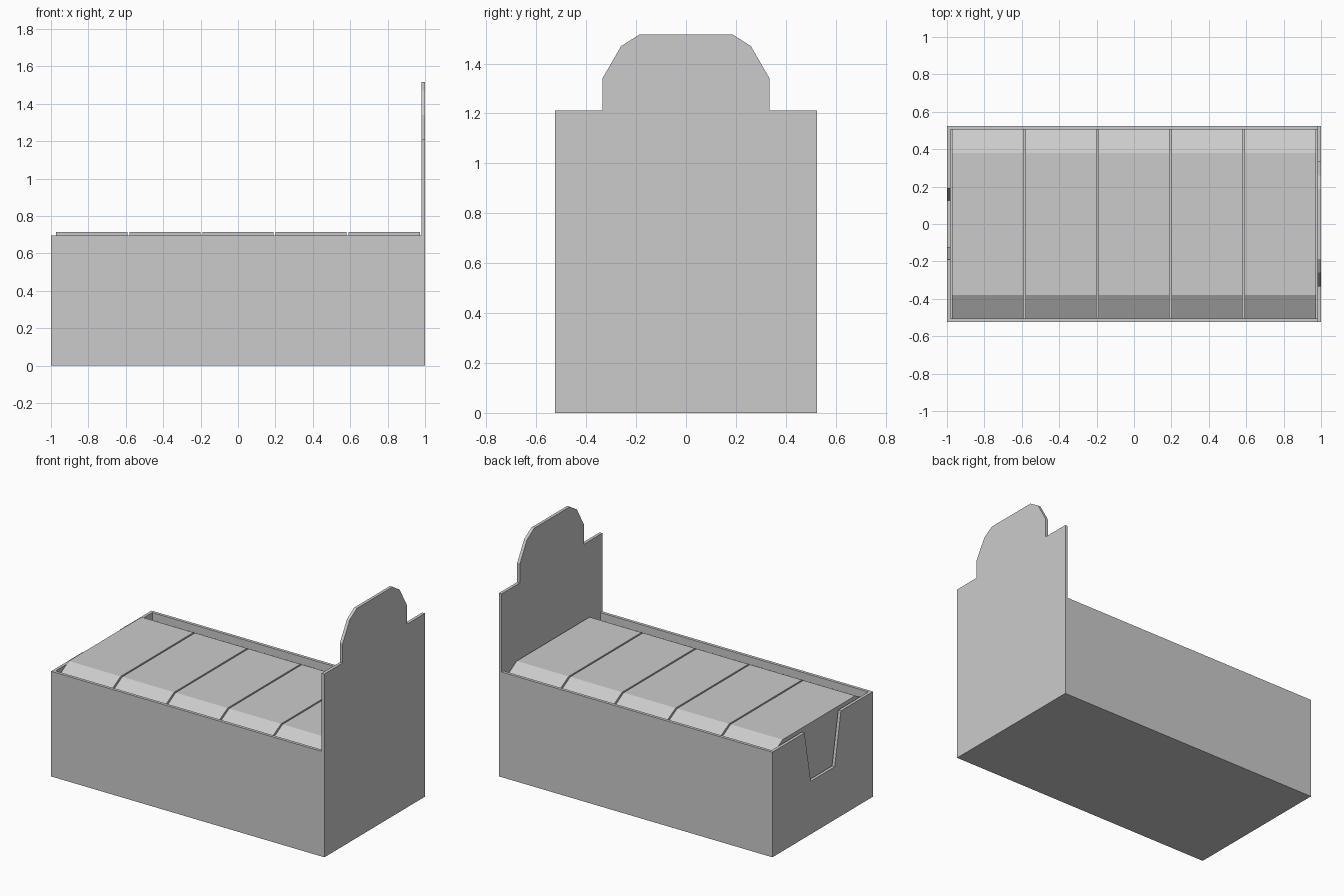
import bpy, bmesh

if "Cube" in bpy.data.objects:
    bpy.data.objects.remove(bpy.data.objects["Cube"])

W, D, H, T = 1.0, 0.525, 0.695, 0.02   # half length, half depth, wall height, card thickness


def prism(name, profile, x0, x1):
    """Extrude a closed (y, z) profile along x."""
    bm = bmesh.new()
    face = bm.faces.new([bm.verts.new((x0, y, z)) for y, z in profile])
    new = bmesh.ops.extrude_face_region(bm, geom=[face])["geom"]
    verts = [v for v in new if isinstance(v, bmesh.types.BMVert)]
    bmesh.ops.translate(bm, verts=verts, vec=(x1 - x0, 0, 0))
    bmesh.ops.recalc_face_normals(bm, faces=bm.faces)
    mesh = bpy.data.meshes.new(name)
    bm.to_mesh(mesh)
    bm.free()
    obj = bpy.data.objects.new(name, mesh)
    bpy.context.collection.objects.link(obj)
    return obj


def mirrored(half):
    """Complete a right-hand half profile across y = 0."""
    return half + [(-y, z) for y, z in reversed(half)]


# Tray: floor and both long walls as one U-shaped section
prism("tray", mirrored([(D, 0), (D, H), (D - T, H), (D - T, T)]), -W + T, W - T)

# Tall display panel with stepped, faceted crown
prism("header_panel", mirrored([(D, 0), (D, 1.212), (0.335, 1.212), (0.335, 1.34),
                                (0.26, 1.47), (0.187, 1.516)]), W - T, W)

# Low end panel with tapered dispensing notch
prism("notched_panel", mirrored([(D, 0), (D, H), (0.19, H), (0.125, 0.35)]), -W, -W + T)

# Packs: five rows, five layers, hexagonal cross-section
layers, rows, pitch, half_len = 5, 5, 0.391, 0.19
top = 0.715
step = (top - T) / layers
for r in range(rows):
    cx = (r - (rows - 1) / 2) * pitch
    for k in range(layers):
        z = T + k * step
        section = mirrored([(0.38, z), (0.504, z + step / 2), (0.38, z + step)])
        prism(f"pack_{r + 1}_{k + 1}", section, cx - half_len, cx + half_len)
